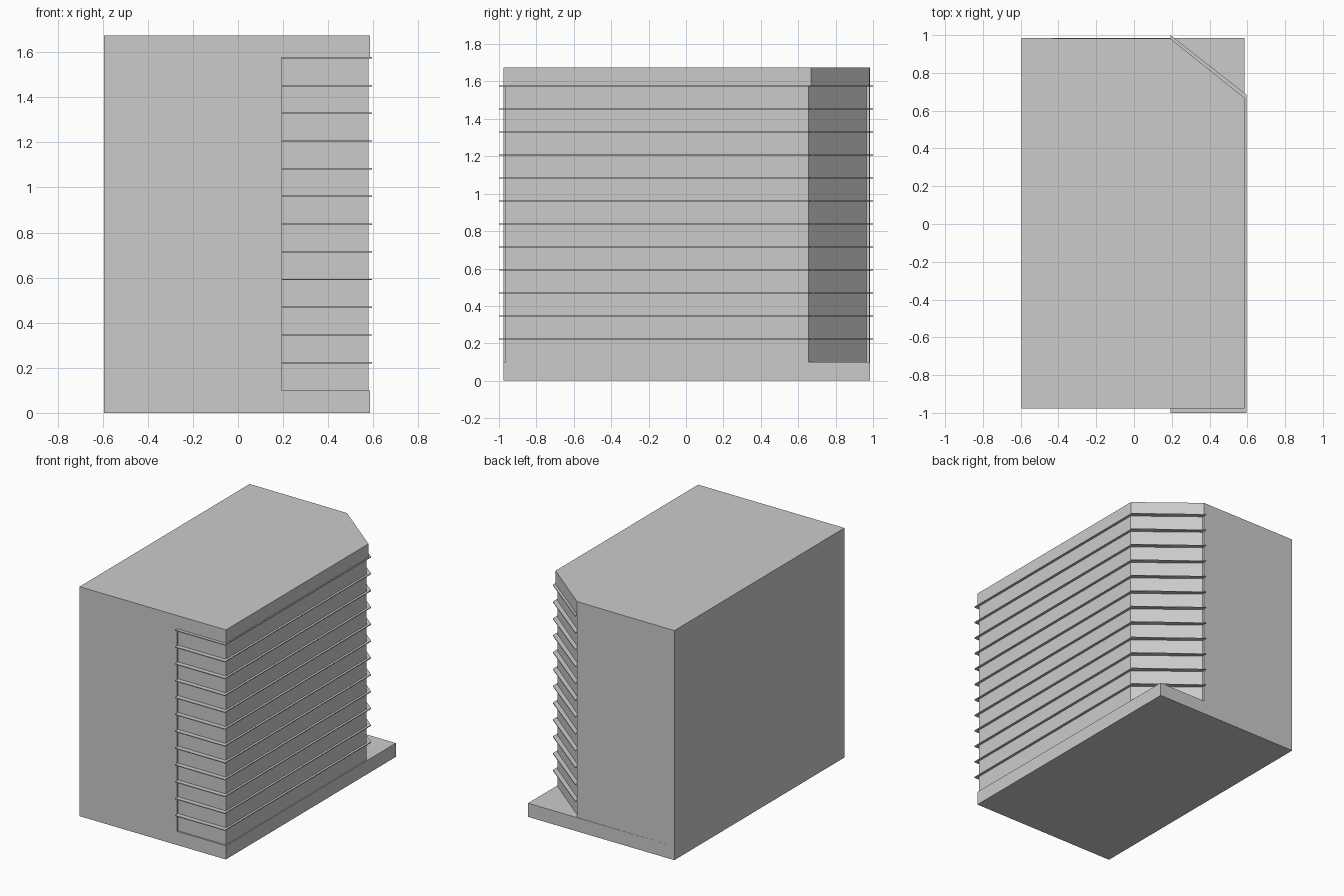
import bpy
import bmesh

if "Cube" in bpy.data.objects:
    bpy.data.objects.remove(bpy.data.objects["Cube"])


def prism(name, outline, z0, z1):
    """Extrude a flat plan outline (counter-clockwise) from z0 to z1."""
    bm = bmesh.new()
    low = [bm.verts.new((x, y, z0)) for x, y in outline]
    high = [bm.verts.new((x, y, z1)) for x, y in outline]
    n = len(outline)
    bm.faces.new(low[::-1])
    bm.faces.new(high)
    for i in range(n):
        j = (i + 1) % n
        bm.faces.new((low[i], low[j], high[j], high[i]))
    bmesh.ops.recalc_face_normals(bm, faces=bm.faces)
    mesh = bpy.data.meshes.new(name)
    bm.to_mesh(mesh)
    bm.free()
    obj = bpy.data.objects.new(name, mesh)
    bpy.context.collection.objects.link(obj)
    return obj


LEFT, RIGHT = -0.595, 0.586
FRONT, BACK = -0.977, 0.984
BAY = 0.193                      # x where the recessed facade begins
Z_BASE, Z_BAND, Z_TOP = 0.10, 1.575, 1.675
FLOORS = 12

# Square base slab
prism("base", [(LEFT, FRONT), (RIGHT, FRONT), (RIGHT, BACK), (LEFT, BACK)], 0, Z_BASE)

# Tower body with a cut corner and a shallow recess around the facade
prism("tower_body", [(LEFT, FRONT), (BAY, FRONT), (BAY, -0.966), (0.579, -0.966),
                     (0.579, 0.655), (BAY, 0.965), (BAY, 0.981), (LEFT, BACK)],
      Z_BASE, Z_BAND)

# Parapet band, flush with the body
prism("roof_band", [(LEFT, FRONT), (RIGHT, FRONT), (RIGHT, 0.667),
                    (BAY, 0.981), (LEFT, BACK)], Z_BAND, Z_TOP)

# Thin floor ledges wrapping front, side and cut corner
ledge = [(BAY, -1.0), (0.595, -1.0), (0.595, 0.685), (BAY, 1.0),
         (BAY, 0.955), (0.57, 0.65), (0.57, -0.955), (BAY, -0.955)]
step = (Z_BAND - Z_BASE) / FLOORS
for k in range(1, FLOORS + 1):
    z = Z_BASE + k * step
    prism(f"floor_ledge_{k:02d}", ledge, z - 0.003, z + 0.003)
